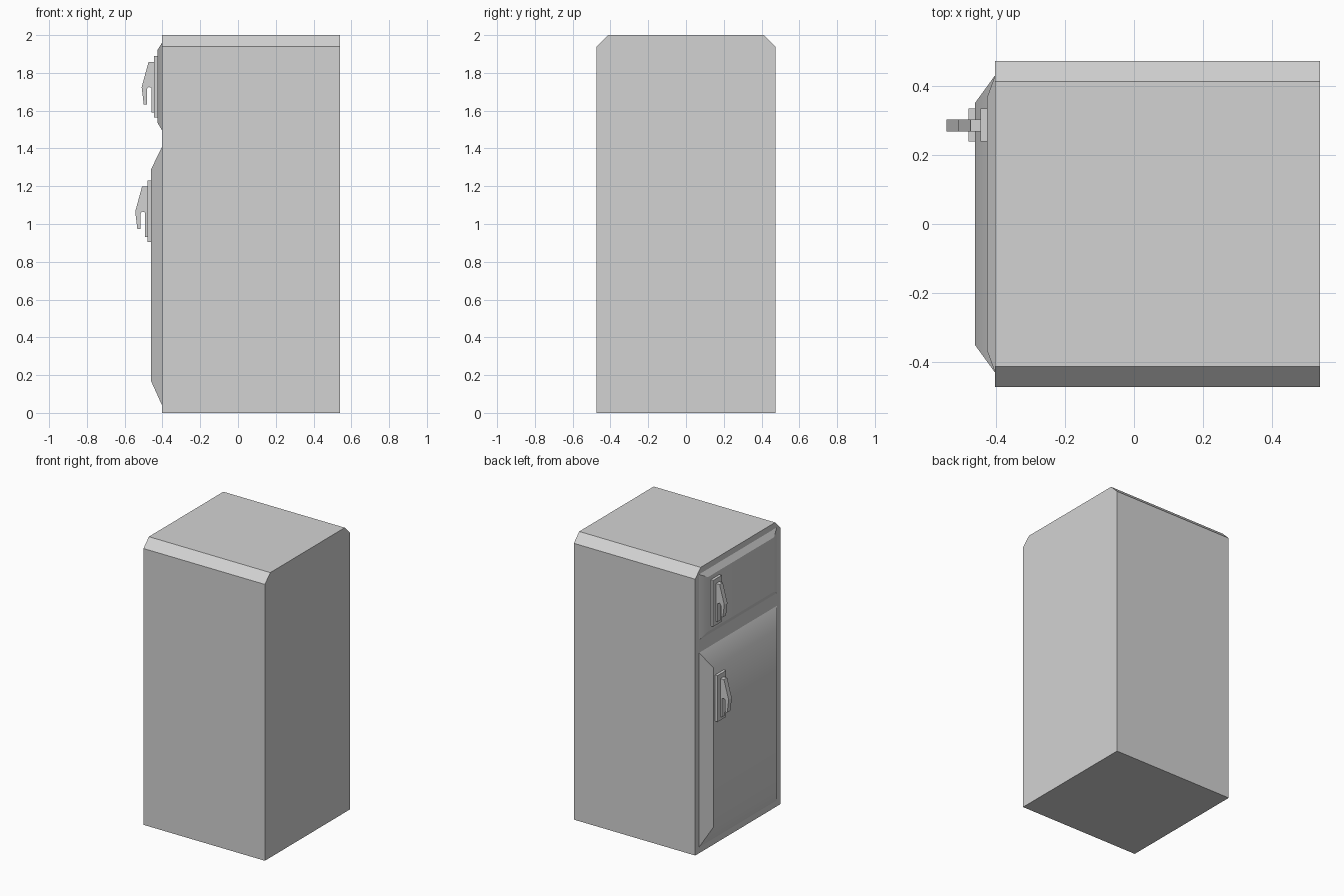
import bpy, bmesh, math
from mathutils import Vector

cube = bpy.data.objects.get("Cube")
if cube:
    bpy.data.objects.remove(cube, do_unlink=True)

enamel = bpy.data.materials.new("light_grey_enamel")
enamel.use_nodes = True
GREY = (0.65, 0.65, 0.65, 1)
enamel.diffuse_color = GREY
enamel.node_tree.nodes["Principled BSDF"].inputs["Base Color"].default_value = GREY


def finish(name, bm):
    """Turn a bmesh into a coloured object."""
    bmesh.ops.recalc_face_normals(bm, faces=bm.faces)
    mesh = bpy.data.meshes.new(name)
    bm.to_mesh(mesh)
    bm.free()
    mesh.materials.append(enamel)
    obj = bpy.data.objects.new(name, mesh)
    bpy.context.collection.objects.link(obj)
    return obj


def prism(name, points, direction):
    """Extrude a closed outline along a direction."""
    bm = bmesh.new()
    face = bm.faces.new([bm.verts.new(p) for p in points])
    result = bmesh.ops.extrude_face_region(bm, geom=[face], use_keep_orig=True)
    moved = [v for v in result["geom"] if isinstance(v, bmesh.types.BMVert)]
    bmesh.ops.translate(bm, verts=moved, vec=Vector(direction))
    return finish(name, bm)


def door(name, x_out, y_base, y_out, z_base, z_out):
    """Flat door panel with sloping borders, facing -x."""
    bm = bmesh.new()

    def ring(x, y, z):
        return [bm.verts.new((x, a, b)) for a, b in
                ((-y, z[0]), (y, z[0]), (y, z[1]), (-y, z[1]))]

    base = ring(FACE_X, y_base, z_base)
    outer = ring(x_out, y_out, z_out)
    bm.faces.new(outer)
    for i in range(4):
        j = (i + 1) % 4
        bm.faces.new((base[i], base[j], outer[j], outer[i]))
    obj = finish(name, bm)
    bpy.ops.object.select_all(action="DESELECT")
    obj.select_set(True)
    bpy.context.view_layer.objects.active = obj
    bpy.ops.object.shade_smooth_by_angle(angle=math.radians(30))


def handle(prefix, x, z):
    """Mounting plate and hooked lever; x is the door surface, z the plate top."""
    plate = [(0.005, 0), (-0.019, 0), (-0.019, -0.325), (0.005, -0.325)]
    lever = [(-0.018, -0.033), (-0.047, -0.033), (-0.083, -0.165),
             (-0.072, -0.257), (-0.056, -0.257), (-0.056, -0.18),
             (-0.052, -0.17), (-0.044, -0.165), (-0.031, -0.17),
             (-0.031, -0.3), (-0.018, -0.3)]
    for part, outline, y0, y1 in (("plate", plate, 0.24, 0.335),
                                  ("lever", lever, 0.269, 0.304)):
        prism(prefix + "_handle_" + part,
              [(x + dx, y0, z + dz) for dx, dz in outline], (0, y1 - y0, 0))


# Cabinet with chamfered top edges
FACE_X, BACK_X = -0.403, 0.54
HALF, TOP, CUT = 0.473, 2.0, 0.06
section = [(-HALF, 0), (HALF, 0), (HALF, TOP - CUT), (HALF - CUT, TOP),
           (CUT - HALF, TOP), (-HALF, TOP - CUT)]
prism("cabinet", [(FACE_X, y, z) for y, z in section], (BACK_X - FACE_X, 0, 0))

# Doors
door("freezer_door", -0.427, 0.432, 0.366, (1.497, 1.958), (1.538, 1.92))
door("fridge_door", -0.461, 0.432, 0.352, (0.042, 1.407), (0.17, 1.288))

# Handles
handle("freezer", -0.427, 1.89)
handle("fridge", -0.461, 1.231)
